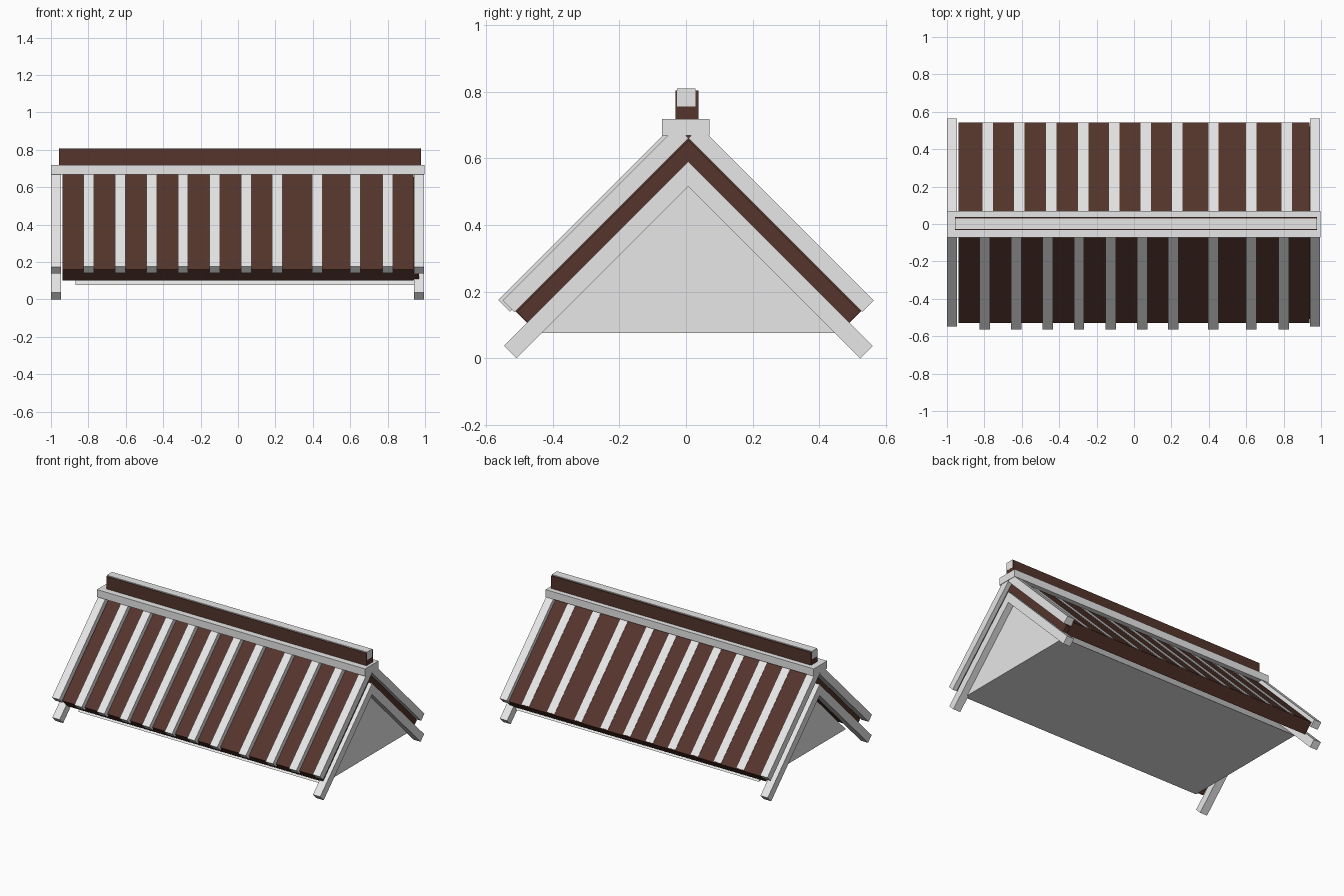
import bpy, bmesh

if "Cube" in bpy.data.objects:
    bpy.data.objects.remove(bpy.data.objects["Cube"])


def material(name, rgb):
    m = bpy.data.materials.new(name)
    m.diffuse_color = (*rgb, 1)
    m.use_nodes = True
    m.node_tree.nodes["Principled BSDF"].inputs["Base Color"].default_value = m.diffuse_color
    return m


WHITE = material("pale_timber", (0.80, 0.80, 0.80))
BROWN = material("brown_roofing", (0.09, 0.035, 0.025))
CY = 0.007     # centre line of the roof in y


def extrude(name, profile, x0, x1, mat):
    """Extrude a (y, z) profile from x0 to x1."""
    bm = bmesh.new()
    face = bm.faces.new([bm.verts.new((x0, y, z)) for y, z in profile])
    res = bmesh.ops.extrude_face_region(bm, geom=[face])
    new = [g for g in res["geom"] if isinstance(g, bmesh.types.BMVert)]
    bmesh.ops.translate(bm, verts=new, vec=(x1 - x0, 0, 0))
    # keep the starting cap so the solid is closed
    if len(bm.faces) < len(profile) + 2:
        bmesh.ops.holes_fill(bm, edges=bm.edges, sides=0)
    bmesh.ops.recalc_face_normals(bm, faces=bm.faces)
    mesh = bpy.data.meshes.new(name)
    bm.to_mesh(mesh)
    bm.free()
    mesh.materials.append(mat)
    ob = bpy.data.objects.new(name, mesh)
    bpy.context.collection.objects.link(ob)
    return ob


def box(name, x0, x1, y0, y1, z0, z1, mat):
    return extrude(name, [(y0, z0), (y1, z0), (y1, z1), (y0, z1)], x0, x1, mat)


def chevron(cy, outer, inner, end_z):
    """45 degree chevron with square-cut ends; end_z is the lowest point."""
    t = (outer - inner) / 2
    yi = inner - end_z
    half = [(yi, end_z), (yi + t, end_z + t)]
    return ([(cy, outer)] + [(cy + y, z) for y, z in reversed(half)] + [(cy, inner)]
            + [(cy - y, z) for y, z in half])


def rafter(cy, side, outer, inner, end_z):
    """One sloping beam with square-cut ends, starting under the ridge."""
    t = (outer - inner) / 2
    yi = inner - end_z
    return [(cy + side * y, z) for y, z in
            [(0, inner), (t, inner + t), (yi + t, end_z + t), (yi, end_z)]]


# Solid core with triangular gables
extrude("gable_core", [(CY, 0.54), (CY + 0.463, 0.077), (CY - 0.463, 0.077)],
        -0.87, 0.95, WHITE)

# Thick brown roof covering: thinner lip at the ends, full depth between the beams
extrude("roof_covering", chevron(CY, 0.698, 0.58, 0.102), -0.938, 0.938, BROWN)
extrude("roof_covering_lip", chevron(CY, 0.654, 0.582, 0.104), 0.938, 0.967, BROWN)

# Doubled beams at both gable ends
for label, x0, x1 in (("left", -1.0, -0.946), ("right", 0.94, 0.994)):
    extrude(label + "_lower_gable_beam", chevron(CY, 0.59, 0.515, 0.0), x0, x1, WHITE)
    for side, s in (("front", -1), ("back", 1)):
        extrude(f"{label}_{side}_upper_gable_beam",
                rafter(CY, s, 0.73, 0.66, 0.139), x0, x1, WHITE)

# Battens: proud of the front slope, flush with the back slope
FRONT = (-0.797, -0.629, -0.46, -0.294, -0.125, 0.043, 0.211, 0.424, 0.626, 0.8)
BACK = (-0.783, -0.613, -0.442, -0.272, -0.106, 0.062, 0.23, 0.425, 0.628, 0.816)
for i, x in enumerate(FRONT):
    extrude(f"front_batten_{i + 1}", rafter(-0.01, -1, 0.728, 0.658, 0.14),
            x - 0.028, x + 0.028, WHITE)
for i, x in enumerate(BACK):
    extrude(f"back_batten_{i + 1}", rafter(CY, 1, 0.701, 0.633, 0.132),
            x - 0.028, x + 0.028, WHITE)

# Ridge cap and crest
box("ridge_cap", -1.0, 0.997, -0.072, 0.07, 0.668, 0.718, WHITE)
box("crest_board", -0.957, 0.978, -0.031, 0.037, 0.718, 0.803, BROWN)
box("crest_rail", -0.958, 0.979, -0.027, 0.029, 0.755, 0.809, WHITE)
